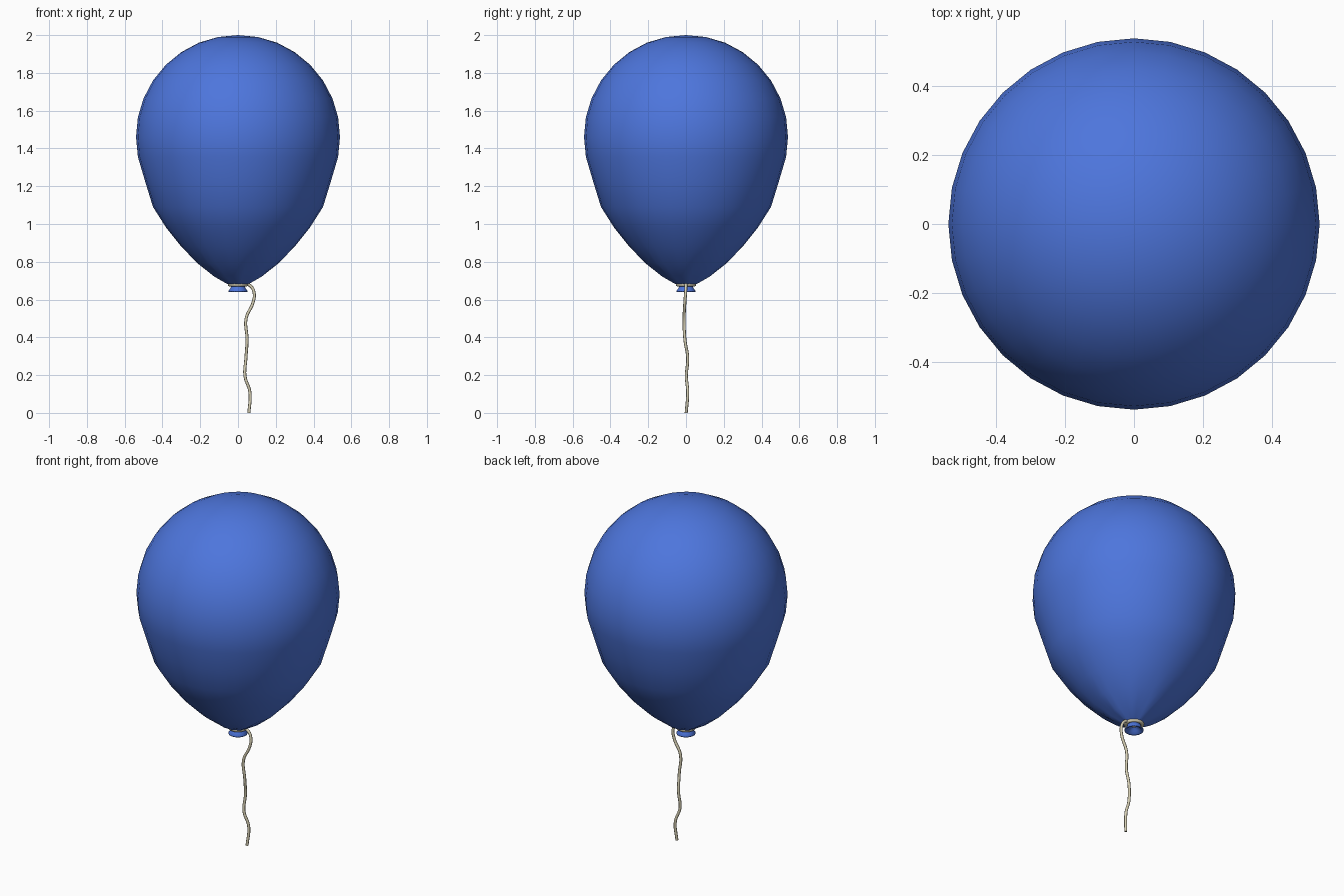
import bpy, bmesh, math

if "Cube" in bpy.data.objects:
    bpy.data.objects.remove(bpy.data.objects["Cube"])


def material(name, color):
    m = bpy.data.materials.new(name)
    m.diffuse_color = color
    m.use_nodes = True
    m.node_tree.nodes["Principled BSDF"].inputs["Base Color"].default_value = m.diffuse_color
    return m


BLUE = material("blue_rubber", (0.075, 0.18, 0.72, 1))
CREAM = material("cream_string", (0.68, 0.63, 0.46, 1))


def lathe(name, profile, sides, mat, top=None):
    """Revolve (radius, z, pleat depth) rings; optional pole vertex at top."""
    bm = bmesh.new()
    rings = []
    for r, z, pleat in profile:
        ring = []
        for i in range(sides):
            a = math.tau * i / sides
            rr = r * (1 + pleat * math.cos(8 * a))
            ring.append(bm.verts.new((rr * math.cos(a), rr * math.sin(a), z)))
        rings.append(ring)
    for lo, hi in zip(rings, rings[1:]):
        for i in range(sides):
            j = (i + 1) % sides
            bm.faces.new((lo[i], lo[j], hi[j], hi[i]))
    if top is not None:
        pole = bm.verts.new((0, 0, top))
        for i in range(sides):
            bm.faces.new((rings[-1][i], rings[-1][(i + 1) % sides], pole))
    me = bpy.data.meshes.new(name)
    bm.to_mesh(me)
    bm.free()
    me.polygons.foreach_set("use_smooth", [True] * len(me.polygons))
    me.materials.append(mat)
    ob = bpy.data.objects.new(name, me)
    bpy.context.collection.objects.link(ob)
    return ob


# balloon body with gathered pleats near the knot
lathe("balloon_body", [
    (0.032, 0.672, 0), (0.06, 0.686, 0.06), (0.12, 0.722, 0.05),
    (0.21, 0.79, 0.01), (0.30, 0.88, 0), (0.38, 0.98, 0), (0.45, 1.09, 0),
    (0.49, 1.22, 0), (0.53, 1.355, 0), (0.54, 1.46, 0), (0.53, 1.565, 0),
    (0.50, 1.665, 0), (0.45, 1.76, 0), (0.382, 1.843, 0), (0.30, 1.91, 0),
    (0.207, 1.96, 0), (0.105, 1.99, 0)], 32, BLUE, top=2.0)

# flared, hollow mouth below the knot
lathe("balloon_mouth", [
    (0.012, 0.668, 0), (0.030, 0.655, 0), (0.042, 0.642, 0), (0.050, 0.640, 0),
    (0.051, 0.645, 0), (0.040, 0.660, 0), (0.034, 0.676, 0)], 32, BLUE)

# string wrapped around the neck
bpy.ops.mesh.primitive_torus_add(major_segments=32, minor_segments=10,
                                 major_radius=0.044, minor_radius=0.010,
                                 location=(0, 0, 0.679))
wrap = bpy.context.object
wrap.name = "string_wrap"
wrap.data.materials.append(CREAM)
bpy.ops.object.shade_smooth()

# wavy hanging string
path = [(0.040, 0, 0.682), (0.064, 0, 0.674), (0.085, -0.002, 0.637),
        (0.080, -0.006, 0.585), (0.043, -0.010, 0.50), (0.048, -0.006, 0.39),
        (0.042, 0.009, 0.29), (0.037, 0.002, 0.195), (0.063, 0.009, 0.11),
        (0.058, 0.001, 0.0)]
cu = bpy.data.curves.new("hanging_string", 'CURVE')
cu.dimensions = '3D'
cu.bevel_depth = 0.008
cu.bevel_resolution = 2
cu.resolution_u = 6
cu.use_fill_caps = True
sp = cu.splines.new('BEZIER')
sp.bezier_points.add(len(path) - 1)
for bp, co in zip(sp.bezier_points, path):
    bp.co = co
    bp.handle_left_type = bp.handle_right_type = 'AUTO'
cu.materials.append(CREAM)
string = bpy.data.objects.new("hanging_string", cu)
bpy.context.collection.objects.link(string)
